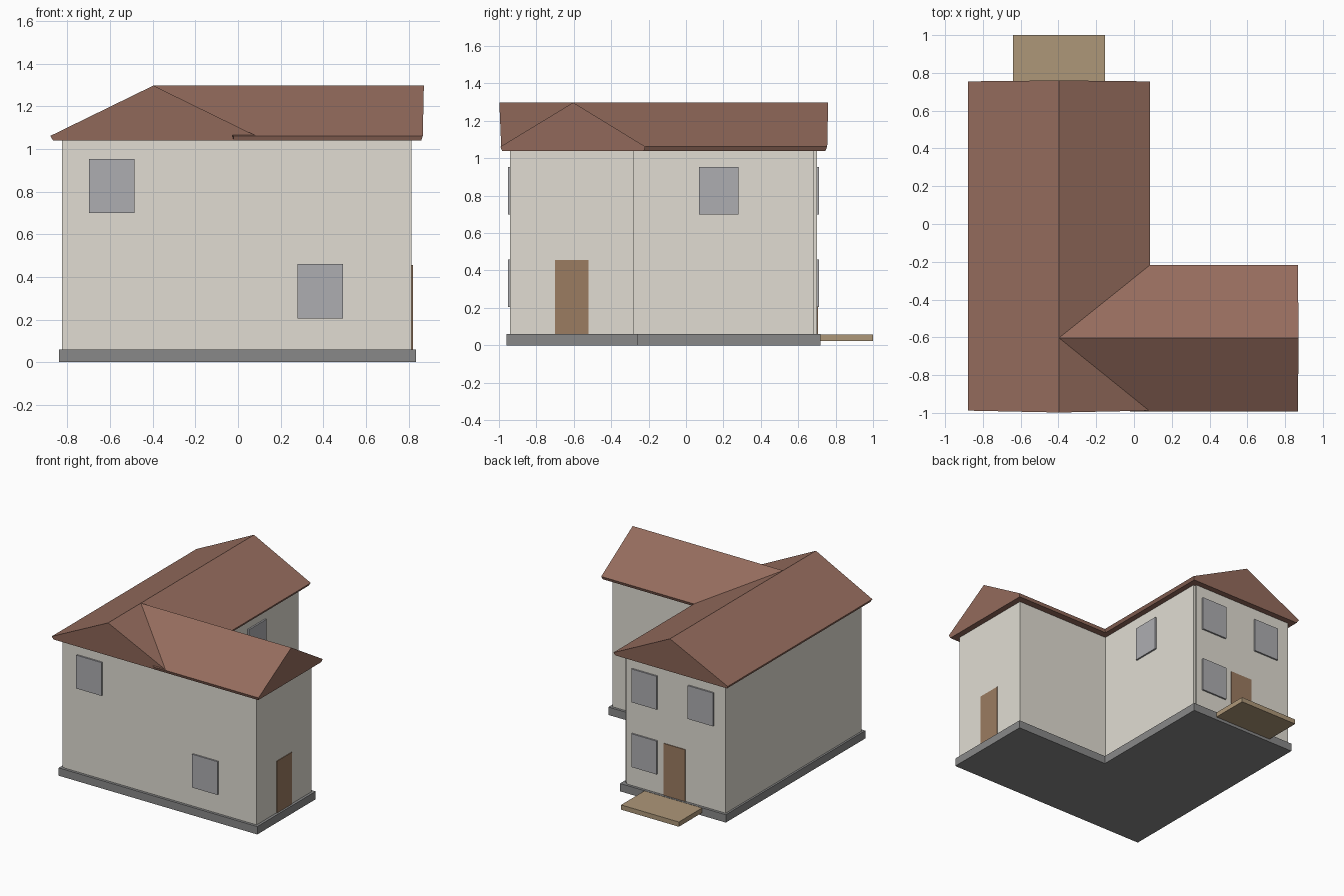
import bpy

if "Cube" in bpy.data.objects:
    bpy.data.objects.remove(bpy.data.objects["Cube"])


def material(name, rgb):
    m = bpy.data.materials.new(name)
    m.diffuse_color = (*rgb, 1)
    m.use_nodes = True
    m.node_tree.nodes["Principled BSDF"].inputs["Base Color"].default_value = m.diffuse_color
    return m


PLASTER = material("plaster", (0.75, 0.72, 0.65))
STONE = material("stone", (0.25, 0.25, 0.25))
TILE = material("roof_tile", (0.30, 0.15, 0.11))
GLASS = material("glass", (0.42, 0.42, 0.44))
DOOR = material("door_wood", (0.33, 0.20, 0.12))
DECK = material("deck_wood", (0.42, 0.31, 0.19))


def mesh_object(name, verts, faces, mat):
    me = bpy.data.meshes.new(name)
    me.from_pydata(verts, [], faces)
    me.update()
    me.materials.append(mat)
    ob = bpy.data.objects.new(name, me)
    bpy.context.collection.objects.link(ob)
    return ob


def loft(name, a, b, mat):
    """Closed solid between two matching counter-clockwise outlines (a below b)."""
    n = len(a)
    faces = [tuple(reversed(range(n))), tuple(range(n, 2 * n))]
    faces += [(i, (i + 1) % n, n + (i + 1) % n, n + i) for i in range(n)]
    return mesh_object(name, a + b, faces, mat)


def prism(name, outline, z0, z1, mat):
    return loft(name, [(x, y, z0) for x, y in outline],
                [(x, y, z1) for x, y in outline], mat)


def box(name, x0, x1, y0, y1, z0, z1, mat):
    return prism(name, [(x0, y0), (x1, y0), (x1, y1), (x0, y1)], z0, z1, mat)


def l_shape(x0, x1, x2, y0, y1, y2):
    return [(x0, y0), (x2, y0), (x2, y1), (x1, y1), (x1, y2), (x0, y2)]


# Foundation and walls
prism("foundation", l_shape(-0.84, 0.052, 0.835, -0.96, -0.257, 0.72), 0, 0.06, STONE)
prism("walls", l_shape(-0.803, 0.03, 0.815, -0.94, -0.277, 0.685), 0.06, 1.045, PLASTER)
box("main_wing_walls", -0.825, 0.012, -0.936, 0.70, 0.06, 1.045, PLASTER)

# Roof profiles: eave bottom, eave top, ridge, with slightly sloped ends
Z = [1.04, 1.04, 1.062, 1.298, 1.062]
mx = [-0.868, 0.072, 0.085, -0.397, -0.88]
front = [-0.983, -0.983, -0.988, -0.998, -0.988]
back = [0.745, 0.745, 0.755, 0.76, 0.755]
loft("main_roof", list(zip(mx, front, Z)), list(zip(mx, back, Z)), TILE)

wy = [-0.984, -0.225, -0.217, -0.603, -0.992]
inner = [-0.02, -0.02, -0.02, -0.397, -0.02]
outer = [0.86, 0.86, 0.867, 0.872, 0.867]
loft("wing_roof", list(zip(inner, wy, Z)), list(zip(outer, wy, Z)), TILE)

# Windows: two storeys share the same pane size
W, LOW, HIGH, H = 0.212, 0.206, 0.70, 0.254
for i, (x, z) in enumerate([(-0.698, HIGH), (0.28, LOW)]):
    box(f"front_window_{i + 1}", x, x + W, -0.952, -0.93, z, z + H, GLASS)
for i, (x, z) in enumerate([(-0.725, HIGH), (-0.25, HIGH), (-0.25, LOW)]):
    box(f"back_window_{i + 1}", x, x + W, 0.68, 0.712, z, z + H, GLASS)
box("side_window", 0.02, 0.042, 0.07, 0.07 + W, HIGH, HIGH + H, GLASS)

# Doors and back step
box("side_door", 0.80, 0.82, -0.70, -0.52, 0.06, 0.455, DOOR)
box("back_door", -0.485, -0.305, 0.68, 0.705, 0.06, 0.455, DOOR)
box("back_step", -0.64, -0.153, 0.70, 1.0, 0.022, 0.058, DECK)
